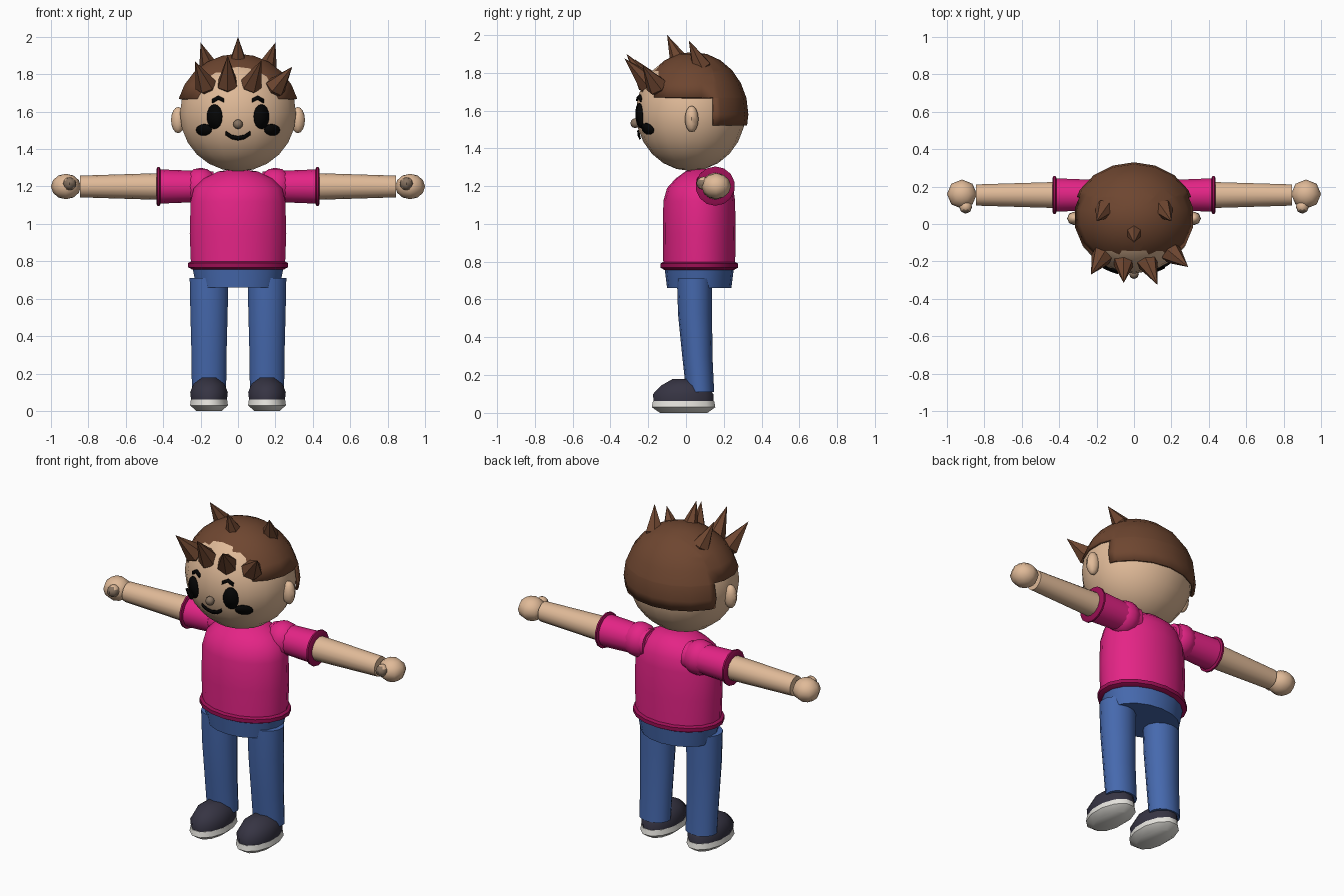
import bpy, bmesh, math
from mathutils import Vector, Matrix

cube = bpy.data.objects.get("Cube")
if cube:
    bpy.data.objects.remove(cube, do_unlink=True)


def material(name, r, g, b):
    rgba = [((c / 255 + 0.055) / 1.055) ** 2.4 for c in (r, g, b)] + [1]
    m = bpy.data.materials.new(name)
    m.use_nodes = True
    m.diffuse_color = rgba
    m.node_tree.nodes["Principled BSDF"].inputs["Base Color"].default_value = rgba
    return m


SKIN = material("skin", 224, 186, 152)
MUTED = material("muted skin", 135, 115, 97)
BROWN = material("hair brown", 110, 70, 48)
PINK = material("shirt pink", 228, 36, 134)
TRIM = material("trim dark pink", 155, 15, 84)
DENIM = material("denim blue", 70, 105, 174)
SHOE = material("shoe charcoal", 54, 52, 67)
SOLE = material("sole white", 230, 228, 222)
BLACK = material("face black", 4, 4, 4)


def finish(bm, name, mat, angle=45, fix=True):
    """Turn a bmesh into a named, shaded object."""
    if fix:
        bmesh.ops.recalc_face_normals(bm, faces=bm.faces)
    mesh = bpy.data.meshes.new(name)
    bm.to_mesh(mesh)
    bm.free()
    mesh.materials.append(mat)
    mesh.shade_smooth()
    mesh.set_sharp_from_angle(angle=math.radians(angle))
    obj = bpy.data.objects.new(name, mesh)
    bpy.context.collection.objects.link(obj)
    return obj


def ball_mesh(center, radii, seg, rows):
    bm = bmesh.new()
    place = Matrix.Translation(center) @ Matrix.Diagonal((*radii, 1))
    bmesh.ops.create_uvsphere(bm, u_segments=seg, v_segments=rows, radius=1, matrix=place)
    return bm


def ball(name, mat, center, radii, seg=10, rows=6):
    return finish(ball_mesh(center, radii, seg, rows), name, mat)


def loft(name, mat, rings, seg=14, along_x=False, angle=45):
    """Skin elliptical rings (position, centre a, centre b, radius a, radius b)."""
    bm = bmesh.new()
    loops = []
    for pos, a, b, ra, rb in rings:
        loop = []
        for i in range(seg):
            t = math.tau * (i + 0.5) / seg
            u, v = a + ra * math.cos(t), b + rb * math.sin(t)
            loop.append(bm.verts.new((pos, u, v) if along_x else (u, v, pos)))
        loops.append(loop)
    for low, high in zip(loops, loops[1:]):
        for i in range(seg):
            j = (i + 1) % seg
            bm.faces.new((low[i], low[j], high[j], high[i]))
    bm.faces.new(loops[0])
    bm.faces.new(loops[-1])
    return finish(bm, name, mat, angle)


def spike(name, base, tip, radius, seg=6):
    """Pointed tuft with a short tapered root."""
    base, tip = Vector(base), Vector(tip)
    d = tip - base
    bm = bmesh.new()
    for way, length in ((d, d.length), (-d, 0.05)):
        mid = base + way.normalized() * length / 2
        turn = d.to_track_quat("Z", "Y").to_matrix().to_4x4()
        r1, r2 = (radius, 0) if way is d else (radius * 0.4, radius)
        bmesh.ops.create_cone(bm, segments=seg, radius1=r1, radius2=r2, depth=length,
                              cap_ends=way is not d, matrix=Matrix.Translation(mid) @ turn)
    return finish(bm, name, BROWN, 30)


# Head
HEAD, HEAD_R = Vector((0, 0.025, 1.59)), Vector((0.315, 0.29, 0.31))
ball("head", SKIN, HEAD, HEAD_R, 18, 12)
ball("nose", MUTED, (0, -0.268, 1.533), (0.026, 0.026, 0.026), 8, 6)

# Hair cap: cut along the hairline, then drop the faces outside it
bm = ball_mesh((0, 0.035, 1.58), (0.335, 0.295, 0.33), 18, 12)
TOP, SIDE, NAPE, FRONT, BACK = 1.78, 1.67, 1.52, -0.17, 0.145
cuts = [((0, 0, z), (0, 0, 1)) for z in (TOP, SIDE, NAPE)]
cuts += [((0, y, 0), (0, 1, 0)) for y in (FRONT, BACK)]
for co, no in cuts:
    bmesh.ops.bisect_plane(bm, geom=bm.verts[:] + bm.edges[:] + bm.faces[:],
                           plane_co=co, plane_no=no)


def is_hair(p):
    return p.z > TOP or (p.z > SIDE and p.y > FRONT) or (p.z > NAPE and p.y > BACK)


outside = [f for f in bm.faces if not is_hair(f.calc_center_median())]
bmesh.ops.delete(bm, geom=outside, context="FACES")
hair = finish(bm, "hair_cap", BROWN, fix=False)
rim = hair.modifiers.new("rim", "SOLIDIFY")
rim.thickness = 0.015

# Fringe and crown tufts
fringe = [((-0.17, -0.17, 1.74), (-0.23, -0.27, 1.87)),
          ((-0.055, -0.2, 1.745), (-0.055, -0.315, 1.9)),
          ((0.07, -0.2, 1.745), (0.125, -0.325, 1.875)),
          ((0.2, -0.155, 1.73), (0.29, -0.23, 1.84))]
for n, (base, tip) in enumerate(fringe):
    spike(f"fringe_tuft_{n + 1}", base, tip, 0.06)
spike("crown_tuft_middle", (0, -0.04, 1.87), (0, -0.1, 2.0), 0.048)


# Painted face pieces: thin plates following the head
def on_face(x, z):
    k = 1 - (x / HEAD_R.x) ** 2 - ((z - HEAD.z) / HEAD_R.z) ** 2
    return (x, HEAD.y - HEAD_R.y * math.sqrt(k) - 0.01, z)


def plate(bm, name):
    obj = finish(bm, name, BLACK, fix=False)
    thick = obj.modifiers.new("thickness", "SOLIDIFY")
    thick.thickness, thick.offset = 0.009, 0


def disc(name, x, z, rx, rz, seg=16):
    bm = bmesh.new()
    mid = bm.verts.new(on_face(x, z))
    ring = []
    for i in range(seg):
        t = math.tau * i / seg
        ring.append(bm.verts.new(on_face(x + rx * math.cos(t), z + rz * math.sin(t))))
    for i in range(seg):
        bm.faces.new((mid, ring[i], ring[(i + 1) % seg]))
    plate(bm, name)


def stroke(name, points, half):
    bm = bmesh.new()
    pairs = [[bm.verts.new(on_face(x, z + h)) for h in (-half, half)] for x, z in points]
    for (a, b), (c, d) in zip(pairs, pairs[1:]):
        bm.faces.new((a, c, d, b))
    plate(bm, name)


stroke("mouth", [(-0.065, 1.485), (-0.035, 1.465), (0, 1.458), (0.035, 1.465), (0.065, 1.485)], 0.01)

# Torso, shirt hem and hips
loft("shirt", PINK, [(0.77, 0, 0.07, 0.255, 0.19), (0.95, 0, 0.07, 0.262, 0.192),
                     (1.12, 0, 0.07, 0.257, 0.19), (1.19, 0, 0.075, 0.24, 0.175),
                     (1.24, 0, 0.085, 0.19, 0.14), (1.28, 0, 0.09, 0.11, 0.09),
                     (1.29, 0, 0.09, 0.04, 0.04)], 18)
loft("shirt_hem", TRIM, [(0.757, 0, 0.07, 0.25, 0.185), (0.768, 0, 0.07, 0.272, 0.205),
                         (0.79, 0, 0.07, 0.272, 0.205), (0.802, 0, 0.07, 0.25, 0.185)], 18)
loft("hips", DENIM, [(0.66, 0, 0.07, 0.225, 0.17), (0.78, 0, 0.07, 0.25, 0.185)], 18)

for side, s in (("left", 1), ("right", -1)):
    # Face sides
    disc(f"{side}_eye", s * 0.125, 1.573, 0.04, 0.066)
    disc(f"{side}_cheek", s * 0.182, 1.503, 0.04, 0.03)
    stroke(f"{side}_brow", [(s * 0.075, 1.66), (s * 0.105, 1.675), (s * 0.137, 1.656)], 0.01)
    ball(f"{side}_ear", SKIN, (s * 0.32, 0.03, 1.555), (0.038, 0.036, 0.07), 8, 8)
    spike(f"{side}_crown_tuft", (s * 0.155, 0.08, 1.835), (s * 0.2, 0.015, 1.97), 0.055)

    # Arm and hand
    y, z = 0.155, 1.2
    ball(f"{side}_shoulder", PINK, (s * 0.2, 0.15, z), (0.095, 0.1, 0.1), 12, 8)
    loft(f"{side}_sleeve", PINK, [(s * 0.13, y, z, 0.08, 0.08), (s * 0.43, y, z, 0.092, 0.092)],
         along_x=True)
    loft(f"{side}_cuff", TRIM, [(s * x, y, z, r, r) for x, r in
                                ((0.413, 0.09), (0.42, 0.104), (0.43, 0.104), (0.437, 0.09))],
         along_x=True)
    loft(f"{side}_forearm", SKIN, [(s * 0.4, y, z, 0.072, 0.072), (s * 0.845, y, z, 0.058, 0.058)],
         along_x=True)
    ball(f"{side}_hand", SKIN, (s * 0.92, 0.16, z), (0.08, 0.078, 0.068), 8, 6)
    thumb = ball(f"{side}_thumb", SKIN, (s * 0.9, 0.093, 1.215), (0.035, 0.038, 0.035), 8, 6)
    thumb.data.materials.append(MUTED)
    for face in thumb.data.polygons:
        face.material_index = int(face.normal.y < -0.3)

    # Leg and shoe
    x = s * 0.155
    loft(f"{side}_leg", DENIM, [(0.11, x, 0.075, 0.094, 0.074), (0.3, x, 0.06, 0.096, 0.08),
                                (0.52, x, 0.048, 0.102, 0.09), (0.71, x, 0.045, 0.106, 0.093)])
    loft(f"{side}_shoe", SHOE, [(0.05, x, -0.012, 0.098, 0.165), (0.1, x, -0.015, 0.104, 0.165),
                                (0.145, x, -0.01, 0.085, 0.125), (0.178, x, -0.015, 0.04, 0.06)], 12)
    loft(f"{side}_sole", SOLE, [(0, x, -0.012, 0.07, 0.13), (0.03, x, -0.013, 0.105, 0.174),
                                (0.062, x, -0.013, 0.1, 0.168)], 12)
